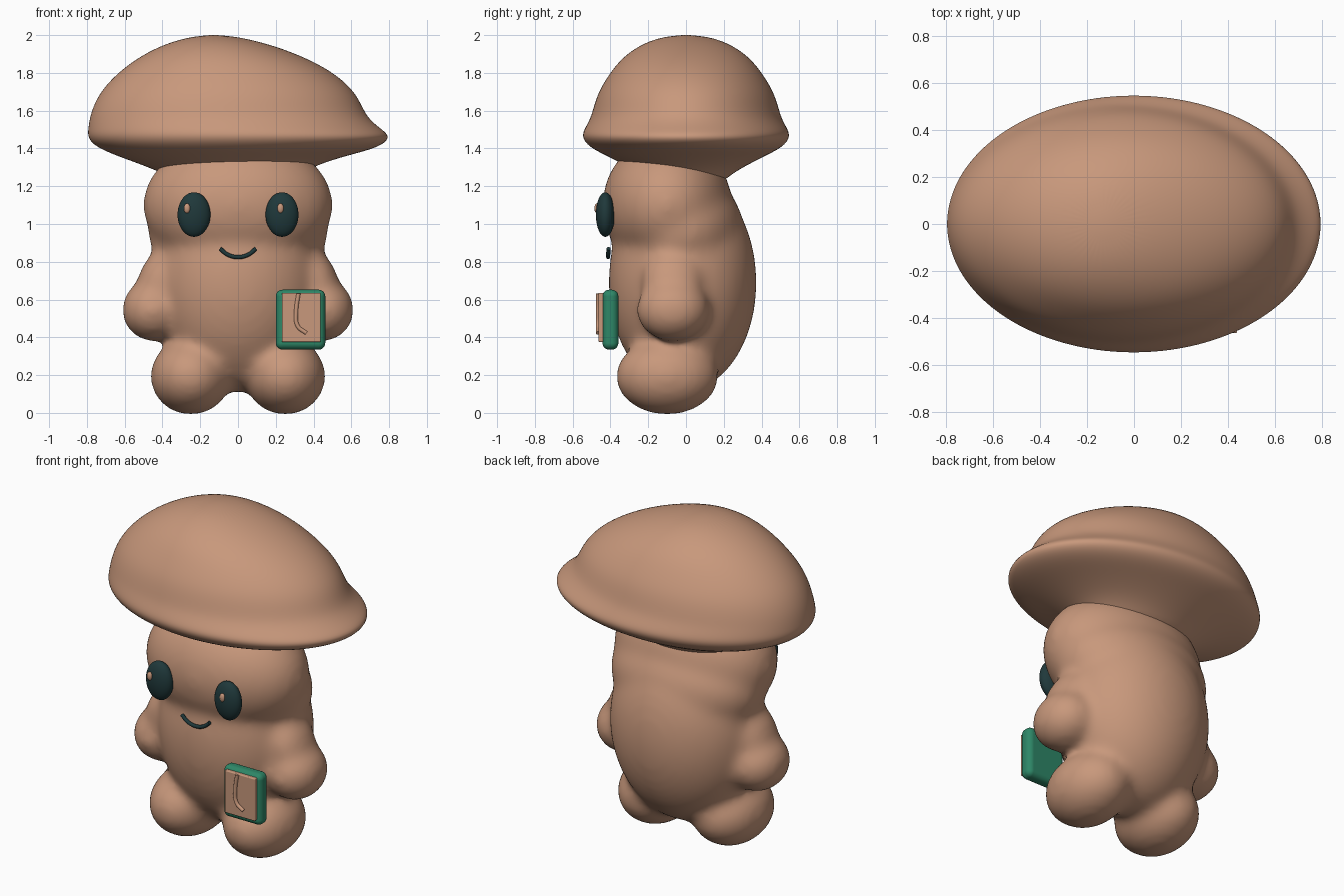
import bpy, bmesh
from math import cos, sin, pi, radians
from mathutils import Matrix, Vector

cube = bpy.data.objects.get("Cube")
if cube:
    bpy.data.objects.remove(cube, do_unlink=True)


def material(name, rgb):
    m = bpy.data.materials.new(name)
    m.use_nodes = True
    m.diffuse_color = (*rgb, 1)
    bsdf = next(n for n in m.node_tree.nodes if n.type == 'BSDF_PRINCIPLED')
    bsdf.inputs["Base Color"].default_value = (*rgb, 1)
    return m


brown = material("warm brown", (0.578, 0.314, 0.2))
dark = material("dark teal", (0.014, 0.04, 0.043))
green = material("green", (0.027, 0.24, 0.135))


def finish(name, bm, mat):
    bmesh.ops.recalc_face_normals(bm, faces=bm.faces[:])
    for f in bm.faces:
        f.smooth = True
    mesh = bpy.data.meshes.new(name)
    bm.to_mesh(mesh)
    bm.free()
    mesh.materials.append(mat)
    ob = bpy.data.objects.new(name, mesh)
    bpy.context.scene.collection.objects.link(ob)
    return ob


def add_ellipsoid(bm, centre, radii, tilt=0):
    mat = (Matrix.Translation(centre) @ Matrix.Rotation(tilt, 4, 'Y')
           @ Matrix.Diagonal((*radii, 1)))
    bmesh.ops.create_uvsphere(bm, u_segments=40, v_segments=24, radius=1, matrix=mat)


def ellipsoid(name, centre, radii, mat):
    bm = bmesh.new()
    add_ellipsoid(bm, centre, radii)
    return finish(name, bm, mat)


def rounded_box(name, low, high, radius, mat):
    low, high = Vector(low), Vector(high)
    bm = bmesh.new()
    bmesh.ops.create_cube(bm, size=1, matrix=Matrix.Translation((low + high) / 2)
                          @ Matrix.Diagonal((*(high - low), 1)))
    ob = finish(name, bm, mat)
    bevel = ob.modifiers.new("round edges", 'BEVEL')
    bevel.width, bevel.segments, bevel.harden_normals = radius, 5, True
    return ob


def tube(name, points, radius, mat):
    curve = bpy.data.curves.new(name, 'CURVE')
    curve.dimensions = '3D'
    curve.bevel_depth, curve.bevel_resolution = radius, 3
    curve.use_fill_caps = True
    spline = curve.splines.new('BEZIER')
    spline.bezier_points.add(len(points) - 1)
    for bp, p in zip(spline.bezier_points, points):
        bp.co = p
        bp.handle_left_type = bp.handle_right_type = 'AUTO'
    curve.materials.append(mat)
    ob = bpy.data.objects.new(name, curve)
    bpy.context.scene.collection.objects.link(ob)
    bpy.ops.object.select_all(action='DESELECT')
    ob.select_set(True)
    bpy.context.view_layer.objects.active = ob
    bpy.ops.object.convert(target='MESH')


# Body: head, neck, torso, arms and legs blended into one soft skin
bm = bmesh.new()
add_ellipsoid(bm, (0, -0.1, 1.1), (0.504, 0.343, 0.365))
add_ellipsoid(bm, (0, -0.03, 0.97), (0.48, 0.335, 0.31))
add_ellipsoid(bm, (0, -0.018, 0.69), (0.455, 0.393, 0.58))
for side in (-1, 1):
    add_ellipsoid(bm, (side * 0.448, -0.07, 0.545), (0.168, 0.195, 0.168))
    add_ellipsoid(bm, (side * 0.41, -0.07, 0.7), (0.12, 0.165, 0.19), -side * radians(20))
    add_ellipsoid(bm, (side * 0.25, -0.1, 0.194), (0.215, 0.274, 0.205))
body = finish("body", bm, brown)
remesh = body.modifiers.new("blend", 'REMESH')
remesh.mode, remesh.voxel_size, remesh.use_smooth_shade = 'VOXEL', 0.02, True
soften = body.modifiers.new("soften", 'SMOOTH')
soften.factor, soften.iterations = 0.5, 34

# Cap: oval rings given as height, left end, right end, half depth
rings = [
    (1.20, -0.25, 0.25, 0.17), (1.26, -0.38, 0.33, 0.235), (1.31, -0.50, 0.41, 0.32),
    (1.36, -0.64, 0.57, 0.42), (1.395, -0.725, 0.71, 0.49), (1.43, -0.78, 0.785, 0.535),
    (1.47, -0.799, 0.806, 0.553), (1.51, -0.795, 0.75, 0.535), (1.56, -0.787, 0.692, 0.507),
    (1.62, -0.77, 0.66, 0.49), (1.70, -0.73, 0.62, 0.465), (1.79, -0.65, 0.525, 0.41),
    (1.875, -0.54, 0.375, 0.345), (1.945, -0.41, 0.19, 0.25), (1.988, -0.27, 0.02, 0.14),
]
SIDES = 40
bm = bmesh.new()
loops = []
for z, x0, x1, ry in rings:
    mid, rx = (x0 + x1) / 2, (x1 - x0) / 2
    loops.append([bm.verts.new((mid + rx * cos(2 * pi * i / SIDES),
                                ry * sin(2 * pi * i / SIDES), z)) for i in range(SIDES)])
for a, b in zip(loops, loops[1:]):
    for i in range(SIDES):
        j = (i + 1) % SIDES
        bm.faces.new((a[i], a[j], b[j], b[i]))
tip = bm.verts.new((-0.13, 0, 2.003))
for i in range(SIDES):
    bm.faces.new((loops[-1][i], loops[-1][(i + 1) % SIDES], tip))
bm.faces.new(loops[0][::-1])
cap = finish("cap", bm, brown)
subdivide = cap.modifiers.new("subdivide", 'SUBSURF')
subdivide.levels = subdivide.render_levels = 2

# Face
for label, x, shine in (("right", -0.233, -0.27), ("left", 0.233, 0.225)):
    ellipsoid(label + "_eye", (x, -0.427, 1.05), (0.087, 0.05, 0.118), dark)
    ellipsoid(label + "_eye_shine", (shine, -0.472, 1.083), (0.017, 0.013, 0.026), brown)
tube("mouth", [(-0.095, -0.41, 0.87), (-0.055, -0.412, 0.838), (0, -0.412, 0.825),
               (0.055, -0.412, 0.838), (0.095, -0.41, 0.87)], 0.011, dark)

# Book with a page and a raised stroke
rounded_box("book_cover", (0.2, -0.442, 0.335), (0.462, -0.358, 0.652), 0.035, green)
rounded_box("book_page", (0.232, -0.463, 0.375), (0.438, -0.437, 0.636), 0.006, brown)
tube("page_stroke", [(0.32, -0.466, 0.632), (0.308, -0.466, 0.54),
                     (0.316, -0.466, 0.46), (0.362, -0.466, 0.422)], 0.011, brown)
